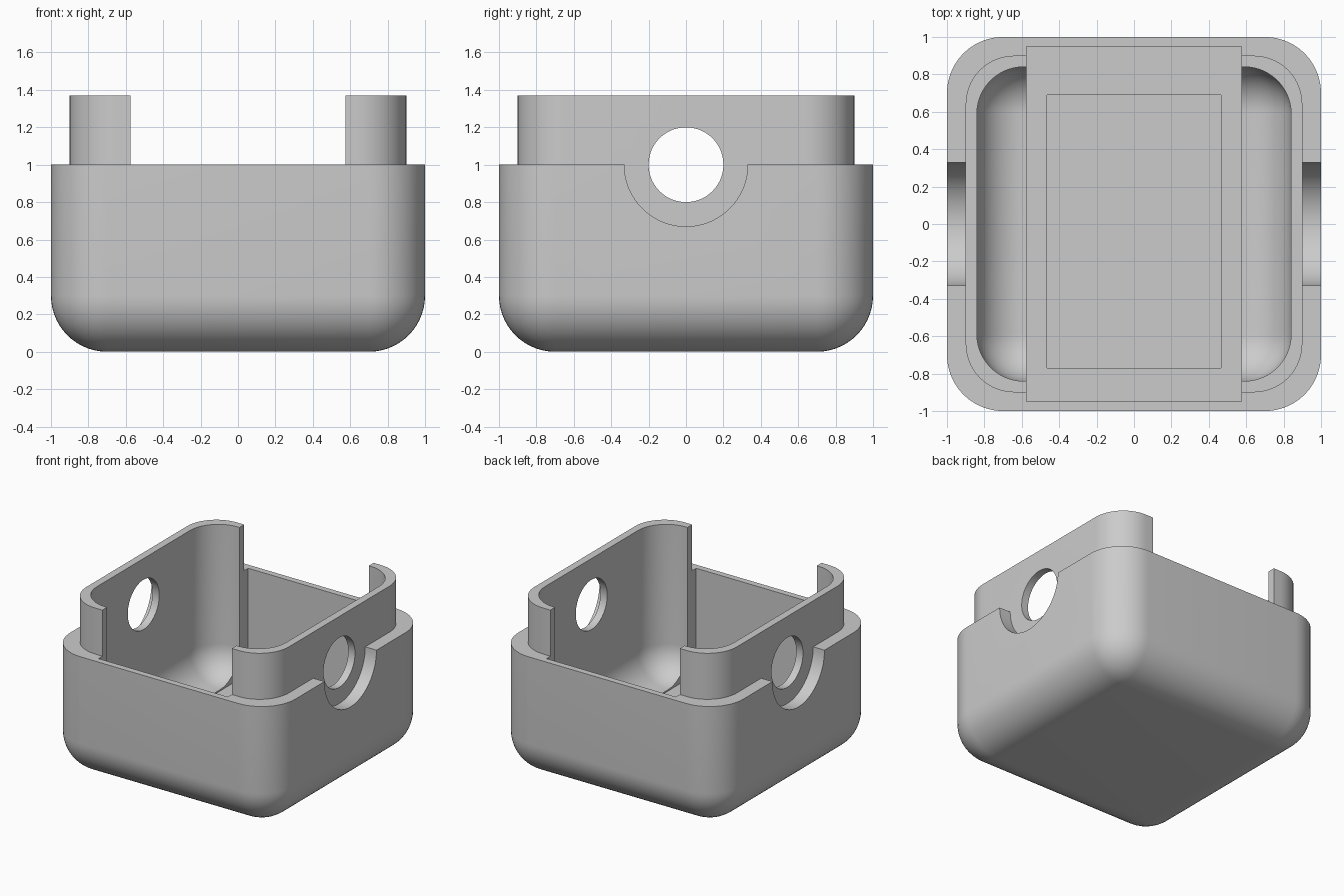
import bpy
import bmesh
import math
from mathutils import Matrix, Vector

if "Cube" in bpy.data.objects:
    bpy.data.objects.remove(bpy.data.objects["Cube"], do_unlink=True)

# Single plain plastic material
grey = bpy.data.materials.new("light_grey_plastic")
grey.use_nodes = True
colour = (0.6, 0.6, 0.6, 1)
grey.diffuse_color = colour
grey.node_tree.nodes["Principled BSDF"].inputs["Base Color"].default_value = colour


def finish(bm, name):
    bmesh.ops.recalc_face_normals(bm, faces=bm.faces)
    mesh = bpy.data.meshes.new(name)
    bm.to_mesh(mesh)
    bm.free()
    mesh.materials.append(grey)
    obj = bpy.data.objects.new(name, mesh)
    bpy.context.collection.objects.link(obj)
    return obj


def box(name, low, high, radius=0.0, round_bottom=False):
    """Box between two corners, with optional rounded uprights and underside."""
    low, high = Vector(low), Vector(high)
    bm = bmesh.new()
    bmesh.ops.create_cube(bm, size=1)
    for v in bm.verts:
        v.co = [(a + b) / 2 + c * (b - a) for a, b, c in zip(low, high, v.co)]
    if radius:
        def rounded(edge):
            a, b = (v.co for v in edge.verts)
            upright = abs(a.z - b.z) > 0.01
            return upright or (round_bottom and a.z < low.z + 0.01)
        bmesh.ops.bevel(bm, geom=[e for e in bm.edges if rounded(e)], offset=radius,
                        offset_type='OFFSET', segments=14, profile=0.5,
                        affect='EDGES', clamp_overlap=False)
    return finish(bm, name)


def side_cylinder(name, radius, x_low, x_high):
    """Cylinder along x, centred on the rim height."""
    bm = bmesh.new()
    place = Matrix.Translation(((x_low + x_high) / 2, 0, 1)) @ Matrix.Rotation(math.pi / 2, 4, 'Y')
    bmesh.ops.create_cone(bm, cap_ends=True, segments=72, radius1=radius, radius2=radius,
                          depth=x_high - x_low, matrix=place)
    return finish(bm, name)


def combine(target, tool, operation='DIFFERENCE'):
    tool.hide_render = True
    mod = target.modifiers.new(tool.name, 'BOOLEAN')
    mod.object = tool
    mod.operation = operation
    mod.solver = 'EXACT'
    bpy.context.view_layer.objects.active = target
    bpy.ops.object.modifier_apply(modifier=mod.name)
    bpy.data.objects.remove(tool, do_unlink=True)


# Outer shell with rounded underside
case = box("lower_case", (-1, -1, 0), (1, 1, 1), 0.3, True)

# Shallow round recesses on both sides
for x_low, x_high in ((0.89, 1.2), (-1.2, -0.89)):
    combine(case, side_cylinder("side_recess", 0.33, x_low, x_high))

# Raised inner lip
combine(case, box("inner_lip", (-0.9, -0.9, 0.4), (0.9, 0.9, 1.37), 0.26), 'UNION')

# Main cavity, front-to-back slot and floor pocket
combine(case, box("cavity", (-0.84, -0.84, 0.16), (0.84, 0.84, 1.7), 0.25, True))
combine(case, box("slot", (-0.575, -0.95, 0.15), (0.575, 0.95, 1.8)))
combine(case, box("floor_pocket", (-0.465, -0.77, 0.09), (0.465, 0.69, 0.6)))

# Round hole through both side walls
combine(case, side_cylinder("side_hole", 0.2, -1.3, 1.3))

# Smooth curves, crisp edges
bpy.ops.object.select_all(action='DESELECT')
case.select_set(True)
bpy.context.view_layer.objects.active = case
bpy.ops.object.shade_smooth_by_angle(angle=math.radians(30))
